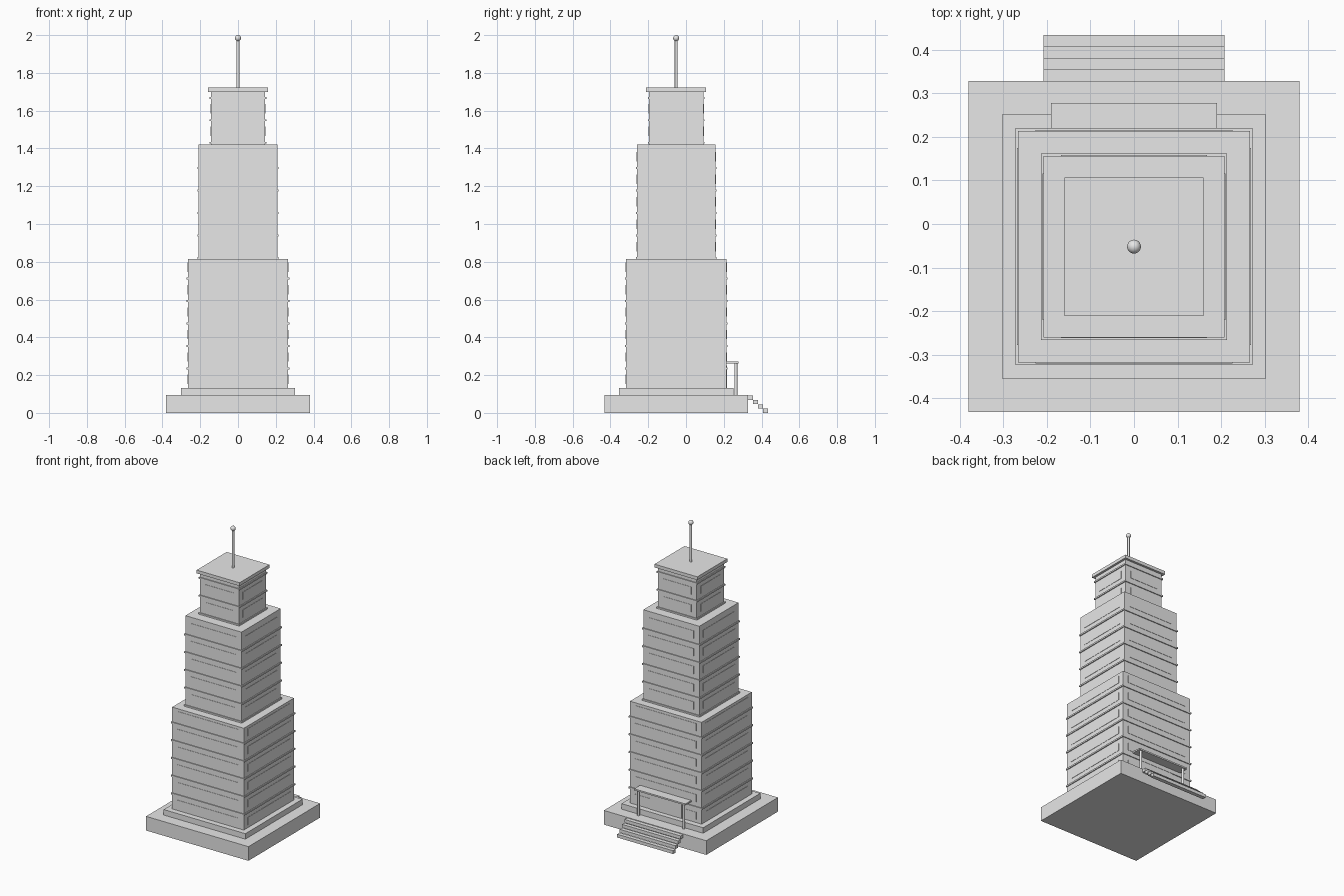
import bpy
import bmesh
from mathutils import Matrix, Vector

if "Cube" in bpy.data.objects:
    bpy.data.objects.remove(bpy.data.objects["Cube"], do_unlink=True)

stone = bpy.data.materials.new("light_grey_stone")
stone.use_nodes = True
grey = (0.8, 0.8, 0.8, 1)
stone.diffuse_color = grey
stone.node_tree.nodes["Principled BSDF"].inputs["Base Color"].default_value = grey

CY = -0.052  # tower axis in y


def finish(name, bm):
    mesh = bpy.data.meshes.new(name)
    bm.to_mesh(mesh)
    bm.free()
    mesh.materials.append(stone)
    obj = bpy.data.objects.new(name, mesh)
    bpy.context.collection.objects.link(obj)
    return obj


def add_box(bm, x, y, z):
    """Add a box from (min, max) ranges."""
    size = Vector((x[1] - x[0], y[1] - y[0], z[1] - z[0]))
    mid = Vector((sum(x), sum(y), sum(z))) / 2
    bmesh.ops.create_cube(bm, size=1, matrix=Matrix.Translation(mid) @ Matrix.Diagonal(size).to_4x4())


def box(name, x, y, z):
    bm = bmesh.new()
    add_box(bm, x, y, z)
    return finish(name, bm)


def slab(bm, hx, hy, z):
    """Add a box centred on the tower axis."""
    add_box(bm, (-hx, hx), (CY - hy, CY + hy), z)


def square(name, half, z):
    bm = bmesh.new()
    slab(bm, half, half, z)
    return finish(name, bm)


def cylinder(name, x, y, z, radius, sides):
    bm = bmesh.new()
    bmesh.ops.create_cone(bm, cap_ends=True, segments=sides, radius1=radius, radius2=radius,
                          depth=z[1] - z[0], matrix=Matrix.Translation((x, y, sum(z) / 2)))
    obj = finish(name, bm)
    smooth(obj)
    return obj


def smooth(obj):
    bpy.ops.object.select_all(action="DESELECT")
    obj.select_set(True)
    bpy.context.view_layer.objects.active = obj
    bpy.ops.object.shade_smooth_by_angle()


# Stepped base
square("foundation", 0.38, (0, 0.095))
square("plinth", 0.303, (0.095, 0.132))

# Three tower tiers with floor ledges and window strips
FLOOR = 0.119
tiers = [
    ("lower", 0.266, 0.132, 0.815, 0.117, 6),
    ("middle", 0.208, 0.815, 1.422, 0.82, 5),
    ("upper", 0.144, 1.422, 1.70, 1.43, 2),
]
for name, half, bottom, top, first, floors in tiers:
    square(name + "_tier", half, (bottom, top))
    ledges, windows = bmesh.new(), bmesh.new()
    for i in range(floors + (name == "upper")):
        z = first + i * FLOOR
        slab(ledges, half + 0.006, half + 0.006, (z - 0.005, z + 0.005))
    for i in range(floors):
        z = first + i * FLOOR
        strip = (z + 0.035, z + 0.085)
        slab(windows, half + 0.002, half - 0.04, strip)
        slab(windows, half - 0.04, half + 0.002, strip)
    finish(name + "_ledges", ledges)
    finish(name + "_windows", windows)

# Roof and mast
square("roof", 0.159, (1.70, 1.722))
cylinder("mast", 0, CY, (1.722, 1.985), 0.008, 16)
bm = bmesh.new()
bmesh.ops.create_uvsphere(bm, u_segments=20, v_segments=12, radius=0.016,
                          matrix=Matrix.Translation((0, CY, 1.984)))
smooth(finish("mast_ball", bm))

# Rear entrance
box("door", (-0.12, 0.12), (0.2, 0.218), (0.132, 0.25))
box("canopy", (-0.19, 0.19), (0.21, 0.278), (0.262, 0.272))
for side, sign in (("left", 1), ("right", -1)):
    cylinder(side + "_column", sign * 0.168, 0.264, (0.095, 0.262), 0.008, 16)

# Entrance stairs
for i in range(4):
    y = 0.328 + i * 0.0264
    z = 0.069 - i * 0.023
    box(f"step_{i + 1}", (-0.208, 0.208), (y, y + 0.0264), (z, z + 0.022))
